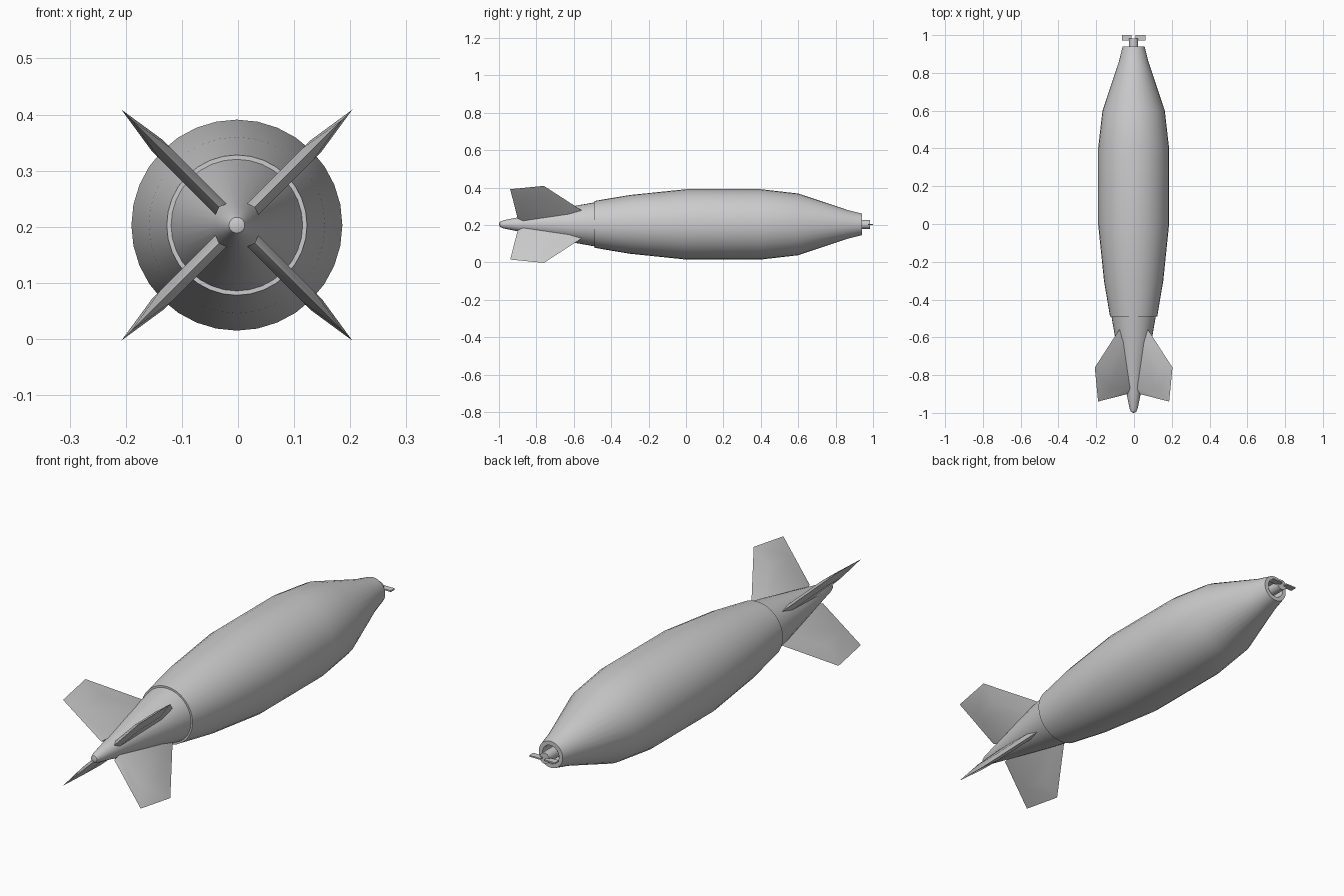
import bpy, bmesh, math
from mathutils import Matrix, Vector

if "Cube" in bpy.data.objects:
    bpy.data.objects.remove(bpy.data.objects["Cube"])

CENTRE = Vector((-0.002, 0, 0.203))

metal = bpy.data.materials.new("plain grey metal")
metal.use_nodes = True
GREY = (0.6, 0.6, 0.6, 1)
metal.diffuse_color = GREY
metal.node_tree.nodes["Principled BSDF"].inputs["Base Color"].default_value = GREY


def finish(name, bm, angle=40):
    bmesh.ops.remove_doubles(bm, verts=bm.verts, dist=1e-5)
    bmesh.ops.recalc_face_normals(bm, faces=bm.faces)
    mesh = bpy.data.meshes.new(name)
    bm.to_mesh(mesh)
    bm.free()
    mesh.materials.append(metal)
    obj = bpy.data.objects.new(name, mesh)
    obj.location = CENTRE
    bpy.context.collection.objects.link(obj)
    bpy.ops.object.select_all(action='DESELECT')
    obj.select_set(True)
    bpy.context.view_layer.objects.active = obj
    bpy.ops.object.shade_smooth_by_angle(angle=math.radians(angle))
    return obj


def lathe(name, profile, sides=32, angle=40):
    """Spin (y, radius) points around the long axis."""
    bm = bmesh.new()
    verts = [bm.verts.new((0, y, r)) for y, r in profile]
    edges = [bm.edges.new(pair) for pair in zip(verts, verts[1:])]
    bmesh.ops.spin(bm, geom=verts + edges, cent=(0, 0, 0), axis=(0, 1, 0),
                   angle=math.tau, steps=sides)
    return finish(name, bm, angle)


# Main casing, with a hollow nose socket
lathe("casing", [(-0.49, 0), (-0.49, 0.125), (-0.3, 0.157), (0, 0.188),
                 (0.4, 0.188), (0.6, 0.165), (0.86, 0.078), (0.94, 0.058),
                 (0.94, 0.04), (0.88, 0.036), (0.88, 0)])

# Tapered tail with a rounded tip
lathe("tail_cone", [(-0.48, 0), (-0.48, 0.119), (-0.6, 0.098), (-0.9, 0.037),
                    (-0.975, 0.022), (-0.995, 0.014), (-1, 0)])

# Nose spindle and its two thin vanes
lathe("nose_spindle", [(0.87, 0), (0.87, 0.024), (0.983, 0.024), (0.983, 0)], 12)
for name, side in (("left_vane", 1), ("right_vane", -1)):
    bm = bmesh.new()
    bmesh.ops.create_cube(bm, size=1, matrix=Matrix.Translation((side * 0.036, 0.986, 0))
                          @ Matrix.Diagonal((0.052, 0.028, 0.006, 1)))
    finish(name, bm)

# Four lens-shaped fins: sharp outline around a thicker inner panel
OUTLINE = [(-0.54, 0.09), (-0.76, 0.291), (-0.94, 0.266), (-0.9, 0.045)]
PANEL = [(-0.62, 0.085), (-0.755, 0.2), (-0.88, 0.18), (-0.87, 0.04)]
for i, name in enumerate(("upper_left_fin", "lower_left_fin",
                          "lower_right_fin", "upper_right_fin")):
    bm = bmesh.new()
    rim = [bm.verts.new((0, y, r)) for y, r in OUTLINE]
    for half in (0.014, -0.014):
        panel = [bm.verts.new((half, y, r)) for y, r in PANEL]
        bm.faces.new(panel)
        for a in range(4):
            b = (a + 1) % 4
            bm.faces.new((rim[a], rim[b], panel[b], panel[a]))
    bmesh.ops.rotate(bm, verts=bm.verts, cent=(0, 0, 0),
                     matrix=Matrix.Rotation(math.radians(45 + 90 * i), 3, 'Y'))
    finish(name, bm, 30)
